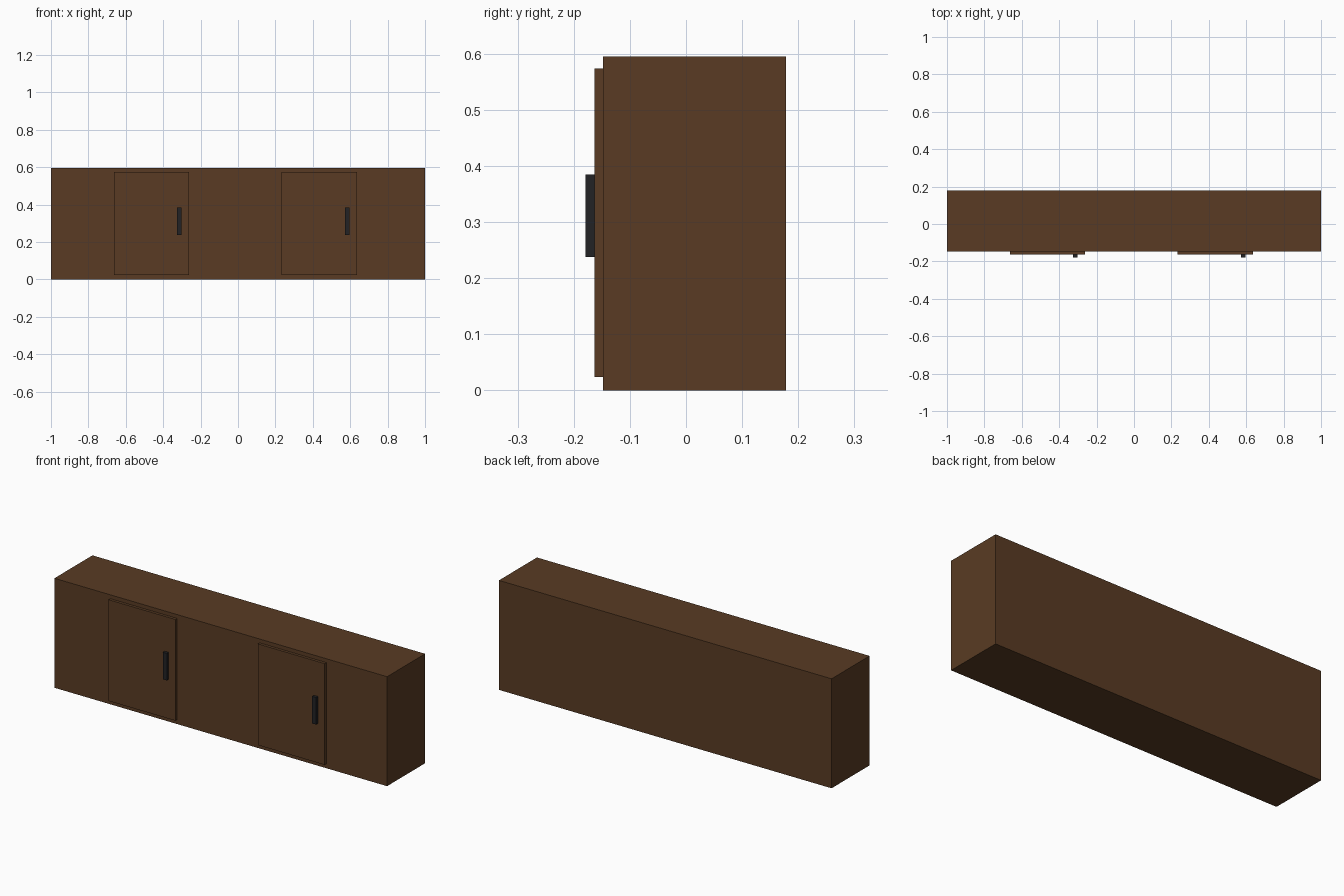
import bpy

if "Cube" in bpy.data.objects:
    bpy.data.objects.remove(bpy.data.objects["Cube"])


def material(name, rgb):
    m = bpy.data.materials.new(name)
    m.diffuse_color = (*rgb, 1)
    m.use_nodes = True
    m.node_tree.nodes["Principled BSDF"].inputs["Base Color"].default_value = m.diffuse_color
    return m


def box(name, lo, hi, mat):
    """Axis-aligned box between two corners."""
    centre = [(a + b) / 2 for a, b in zip(lo, hi)]
    bpy.ops.mesh.primitive_cube_add(size=1, location=centre)
    ob = bpy.context.object
    ob.name = name
    ob.scale = [b - a for a, b in zip(lo, hi)]
    bpy.ops.object.transform_apply(location=False, rotation=False, scale=True)
    ob.data.materials.append(mat)
    return ob


wood = material("dark brown wood", (0.1, 0.044, 0.017))
metal = material("black metal", (0.016, 0.016, 0.018))

# Cabinet body
box("cabinet_body", (-1, -0.148, 0), (1, 0.178, 0.595), wood)

# Two doors, each with an upright handle near its right edge
for side, x, handle_x in (("left", -0.664, -0.327), ("right", 0.233, 0.571)):
    box(side + "_door", (x, -0.163, 0.024), (x + 0.402, -0.146, 0.574), wood)
    box(side + "_handle", (handle_x, -0.179, 0.238),
        (handle_x + 0.024, -0.162, 0.385), metal)
